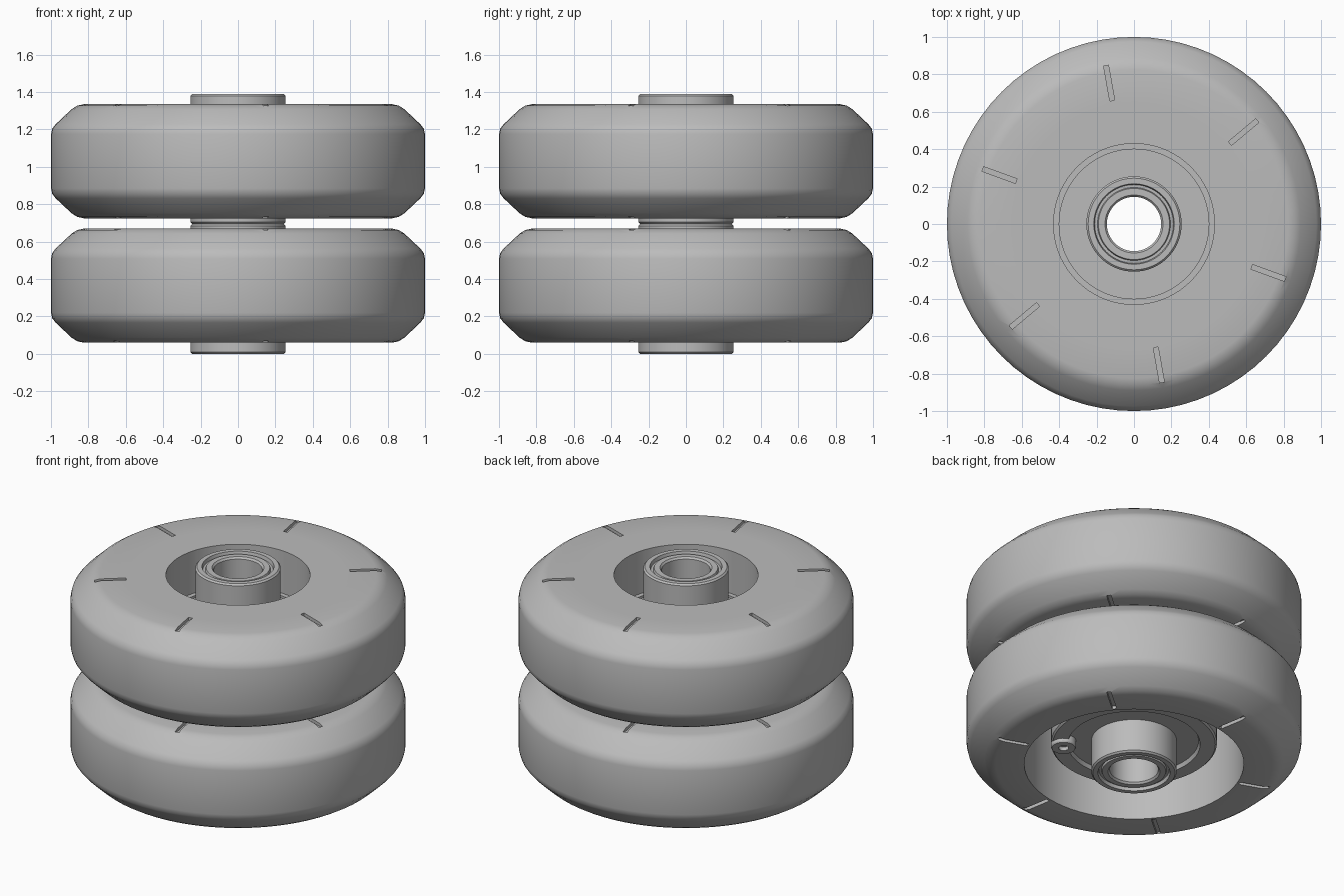
import bpy, bmesh, math
from mathutils import Matrix, Vector

SEGMENTS = 72
PITCH = 0.665          # height between the two wheels
SLOT_START = 40        # degrees

cube = bpy.data.objects.get("Cube")
if cube:
    bpy.data.objects.remove(cube, do_unlink=True)

grey = bpy.data.materials.new("plain grey")
grey.use_nodes = True
COLOUR = (0.5, 0.5, 0.5, 1)
grey.diffuse_color = COLOUR
grey.node_tree.nodes["Principled BSDF"].inputs["Base Color"].default_value = COLOUR


def add_object(name, bm):
    bmesh.ops.recalc_face_normals(bm, faces=bm.faces)
    mesh = bpy.data.meshes.new(name)
    bm.to_mesh(mesh)
    bm.free()
    mesh.materials.append(grey)
    obj = bpy.data.objects.new(name, mesh)
    bpy.context.collection.objects.link(obj)
    return obj


def activate(obj):
    bpy.ops.object.select_all(action="DESELECT")
    obj.select_set(True)
    bpy.context.view_layer.objects.active = obj


def smooth(obj, angle=30):
    activate(obj)
    bpy.ops.object.shade_smooth_by_angle(angle=math.radians(angle))


def lathe(name, profile, base=0.0, centre=(0, 0), segments=SEGMENTS):
    """Revolve a closed (radius, height) outline about a vertical axis."""
    bm = bmesh.new()
    rings = []
    for i in range(segments):
        a = math.tau * i / segments
        rings.append([bm.verts.new((centre[0] + r * math.cos(a),
                                    centre[1] + r * math.sin(a), base + z))
                      for r, z in profile])
    n = len(profile)
    for i, ring in enumerate(rings):
        following = rings[(i + 1) % segments]
        for j in range(n):
            k = (j + 1) % n
            bm.faces.new((ring[j], following[j], following[k], ring[k]))
    return add_object(name, bm)


def cut_slots(tyre, base):
    """Cut six shallow radial slots in each flat side of the tyre."""
    bm = bmesh.new()
    for z in (0.06, 0.67):
        for i in range(6):
            turn = Matrix.Rotation(math.radians(SLOT_START + 60 * i), 4, "Z")
            place = Matrix.Translation((0.765, 0, base + z))
            size = Matrix.Diagonal(Vector((0.19, 0.026, 0.04, 1)))
            bmesh.ops.create_cube(bm, size=1, matrix=turn @ place @ size)
    cutter = add_object("slot_cutter", bm)
    cutter.hide_render = True
    mod = tyre.modifiers.new("slots", "BOOLEAN")
    mod.operation = "DIFFERENCE"
    mod.solver = "EXACT"
    mod.object = cutter
    activate(tyre)
    bpy.ops.object.modifier_apply(modifier=mod.name)
    bpy.data.objects.remove(cutter, do_unlink=True)


# Outer half of the tyre section, mirrored about its middle height
MID = 0.365
lower = [(0.655, 0.06), (0.825, 0.06), (0.86, 0.068), (0.89, 0.087),
         (0.975, 0.167), (0.993, 0.19), (1.0, 0.22)]
tyre_profile = lower + [(r, 2 * MID - z) for r, z in reversed(lower)]

# Core: raised ring underneath, deep channel around it, cup on top
core_profile = [(0.24, 0.22), (0.385, 0.22), (0.395, 0.195), (0.485, 0.195),
                (0.495, 0.205), (0.495, 0.55), (0.655, 0.55), (0.655, 0.67),
                (0.43, 0.67), (0.43, 0.39), (0.40, 0.39), (0.40, 0.375),
                (0.24, 0.375)]

# Hub tube with a bearing groove in each end, mirrored end to end
HUB = 0.695
end = [(0.145, 0.02), (0.155, 0.008), (0.19, 0.008), (0.195, 0.022),
       (0.21, 0.022), (0.215, 0.0), (0.245, 0.0), (0.255, 0.01)]
hub_profile = end + [(r, HUB - z) for r, z in reversed(end)]

boss_profile = [(0.03, 0.17), (0.07, 0.17), (0.075, 0.178), (0.075, 0.25), (0.03, 0.25)]
boss_angle = math.radians(-40)
boss_centre = (0.42 * math.cos(boss_angle), 0.42 * math.sin(boss_angle))

for label, level in (("lower", 0), ("upper", 1)):
    base = level * PITCH
    tyre = lathe(label + "_tyre", tyre_profile, base)
    cut_slots(tyre, base)
    smooth(tyre, 35)
    smooth(lathe(label + "_core", core_profile, base))
    smooth(lathe(label + "_hub", hub_profile, level * HUB))
    smooth(lathe(label + "_boss", boss_profile, base, boss_centre, 24))
